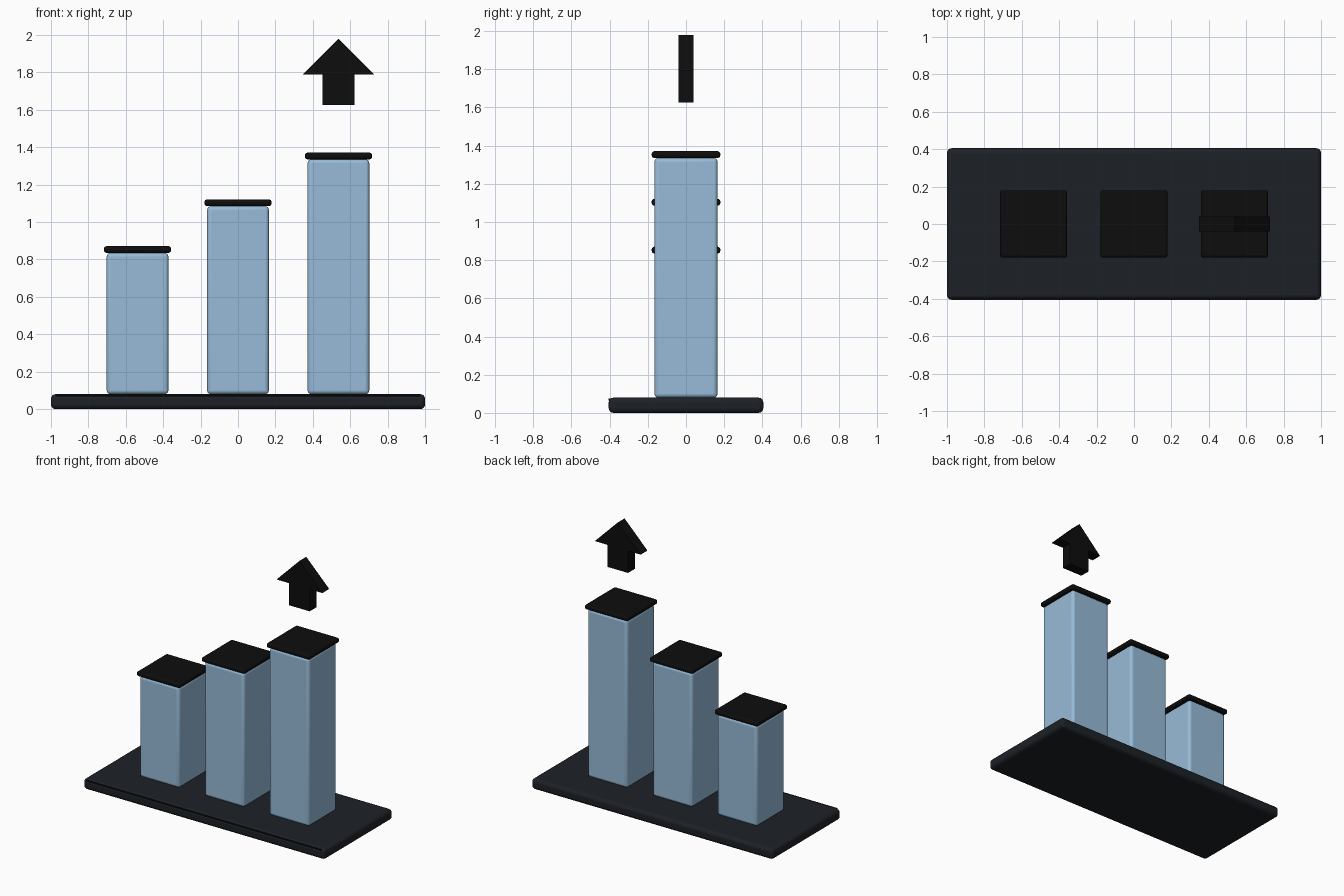
import bpy
import bmesh

if "Cube" in bpy.data.objects:
    bpy.data.objects.remove(bpy.data.objects["Cube"])


def material(name, rgb):
    m = bpy.data.materials.new(name)
    m.diffuse_color = (*rgb, 1)
    m.use_nodes = True
    m.node_tree.nodes["Principled BSDF"].inputs["Base Color"].default_value = m.diffuse_color
    return m


dark = material("dark_slate", (0.012, 0.015, 0.019))
black = material("black", (0.004, 0.004, 0.004))
blue = material("soft_blue", (0.31, 0.50, 0.69))


def block(name, center, size, mat, bevel=0.0):
    """Box with optional rounded edges."""
    bpy.ops.mesh.primitive_cube_add(size=1, location=center)
    ob = bpy.context.object
    ob.name = name
    ob.scale = size
    bpy.ops.object.transform_apply(location=False, rotation=False, scale=True)
    ob.data.materials.append(mat)
    if bevel:
        mod = ob.modifiers.new("rounded_edges", 'BEVEL')
        mod.width = bevel
        mod.segments = 4
        bpy.ops.object.shade_smooth_by_angle()
    return ob


# Base plate with a thin trim along the front top edge
block("base", (0, 0, 0.04), (2.0, 0.81, 0.08), dark, 0.025)
block("front_trim", (0, -0.401, 0.07), (1.94, 0.012, 0.01), black)

# Three rising bars with flat caps
for i, top in enumerate((0.835, 1.085, 1.335)):
    x = (i - 1) * 0.537
    block(f"bar_{i + 1}", (x, 0, (0.08 + top) / 2), (0.33, 0.33, top - 0.08), blue, 0.02)
    block(f"cap_{i + 1}", (x, 0, top + 0.018), (0.36, 0.36, 0.036), black, 0.015)

# Upward arrow above the tallest bar
half = [(0.085, 1.625), (0.085, 1.79), (0.19, 1.79)]
outline = half + [(0, 1.98)] + [(-x, z) for x, z in reversed(half)]
bm = bmesh.new()
face = bm.faces.new([bm.verts.new((x, -0.04, z)) for x, z in outline])
ext = bmesh.ops.extrude_face_region(bm, geom=[face])
verts = [g for g in ext["geom"] if isinstance(g, bmesh.types.BMVert)]
bmesh.ops.translate(bm, vec=(0, 0.08, 0), verts=verts)
bmesh.ops.recalc_face_normals(bm, faces=bm.faces)
mesh = bpy.data.meshes.new("arrow")
bm.to_mesh(mesh)
bm.free()
mesh.materials.append(black)
arrow = bpy.data.objects.new("arrow", mesh)
arrow.location.x = 0.537
bpy.context.collection.objects.link(arrow)
